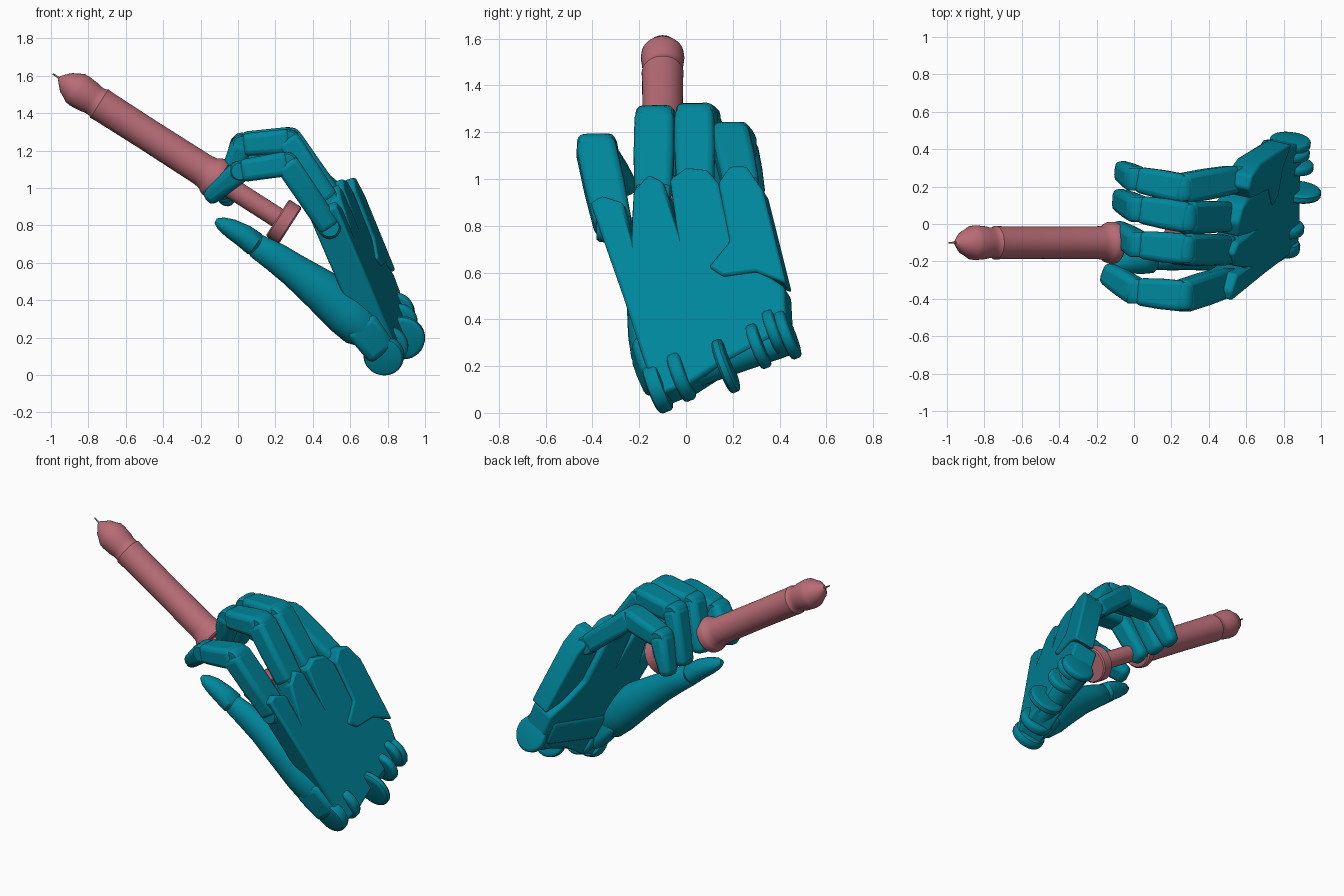
import bpy, bmesh, math
from mathutils import Vector

if "Cube" in bpy.data.objects:
    bpy.data.objects.remove(bpy.data.objects["Cube"])

def material(name, col):
    m = bpy.data.materials.new(name)
    m.diffuse_color = (*col, 1)
    m.use_nodes = True
    m.node_tree.nodes["Principled BSDF"].inputs["Base Color"].default_value = m.diffuse_color
    return m

TEAL = material("teal", (0.0, 0.24, 0.33))
ROSE = material("rose", (0.48, 0.15, 0.18))

def finish(name, bm, mat, bevel=0.0, segs=3):
    bmesh.ops.recalc_face_normals(bm, faces=bm.faces)
    me = bpy.data.meshes.new(name)
    bm.to_mesh(me)
    bm.free()
    me.materials.append(mat)
    ob = bpy.data.objects.new(name, me)
    bpy.context.collection.objects.link(ob)
    if bevel:
        b = ob.modifiers.new("bevel", 'BEVEL')
        b.width, b.segments, b.limit_method = bevel, segs, 'ANGLE'
        b.angle_limit = math.radians(25)
    bpy.ops.object.select_all(action='DESELECT')
    ob.select_set(True)
    bpy.context.view_layer.objects.active = ob
    bpy.ops.object.shade_smooth_by_angle(angle=math.radians(40))
    return ob

def loft(name, rings, mat, bevel=0.0):
    """Skin a list of equal-sized point rings and cap both ends."""
    bm = bmesh.new()
    rs = [[bm.verts.new(p) for p in r] for r in rings]
    n = len(rs[0])
    for a, b in zip(rs, rs[1:]):
        for i in range(n):
            bm.faces.new((a[i], a[(i + 1) % n], b[(i + 1) % n], b[i]))
    bm.faces.new(rs[0])
    bm.faces.new(rs[-1])
    return finish(name, bm, mat, bevel)

def frame(d, side):
    d = d.normalized()
    s = (side - d * side.dot(d)).normalized()
    return d, s, d.cross(s)

def tube(name, stations, mat, side=Vector((0, 1, 0)), n=28, flat=1.0):
    """Round sections; stations are (centre, radius) along a path."""
    pts = [Vector(c) for c, r in stations]
    rings = []
    for i, (c, r) in enumerate(stations):
        t = pts[min(i + 1, len(pts) - 1)] - pts[max(i - 1, 0)]
        _, s, u = frame(t, side)
        rings.append([pts[i] + (s * math.cos(a) * flat + u * math.sin(a)) * r
                      for a in (2 * math.pi * k / n for k in range(n))])
    return loft(name, rings, mat)

def segment(name, a, b, wa, ta, wb, tb, bevel=0.03, side=Vector((0, 1, 0))):
    """Tapered, rounded finger box from a to b (width, thickness at each end)."""
    a, b = Vector(a), Vector(b)
    _, s, u = frame(b - a, side)
    rings = []
    for c, w, t in ((a, wa, ta), (a.lerp(b, .5), (wa + wb) / 2 + .008, (ta + tb) / 2), (b, wb, tb)):
        rings.append([c + s * i * w / 2 + u * j * t / 2
                      for i, j in ((-1, -1), (1, -1), (1, 1), (-1, 1))])
    return loft(name, rings, TEAL, bevel)

def disc(name, c, axis, r, w):
    c, axis = Vector(c), Vector(axis).normalized()
    prof = ((-.5, .8), (-.42, .94), (-.25, 1), (.25, 1), (.42, .94), (.5, .8))
    _, s, u = frame(axis, Vector((0, 0, 1)))
    rings = [[c + axis * t * w + (s * math.cos(k * math.pi / 16) + u * math.sin(k * math.pi / 16)) * r * f
              for k in range(32)] for t, f in prof]
    return loft(name, rings, TEAL)

# Back-of-hand plane, used to lay out the palm plates
def back_x(y, z):
    return 0.60 + 0.218 * (y - 0.2) - 0.354 * (z - 1.05)

INWARD = Vector((-0.9, 0.2, -0.32)).normalized()

def plate(name, outline, lift, depth, bevel):
    bm = bmesh.new()
    f = bm.faces.new([bm.verts.new(Vector((back_x(y, z), y, z)) - INWARD * lift) for y, z in outline])
    ext = bmesh.ops.extrude_face_region(bm, geom=[f])
    for v in ext['geom']:
        if isinstance(v, bmesh.types.BMVert):
            v.co += INWARD * depth
    finish(name, bm, TEAL, bevel, 2)

# Palm and little-finger plate
plate("palm", [(-.13, .07), (-.27, .5), (-.41, .9), (-.36, .93), (-.27, .9), (-.235, .77),
               (-.225, .95), (-.16, 1.02), (-.10, .99), (-.05, .84), (-.07, 1.0), (.0, 1.05),
               (.09, 1.04), (.14, .98), (.20, .72), (.30, .62), (.42, .54), (.43, .36),
               (.16, .22), (.02, .13)], 0.005, 0.16, 0.014)
plate("little_finger_plate", [(.14, .98), (.19, 1.05), (.26, 1.05), (.33, .95), (.43, .55),
                              (.30, .60), (.16, .58), (.10, .62), (.19, .73)], 0.02, 0.14, 0.012)

# Fingers: knuckle, first bend, second bend, tip, width
fingers = {
    "index": ((.49, -.31, .79), (.26, -.385, 1.13), (.01, -.36, 1.09), (-.15, -.26, .95), .16),
    "middle": ((.485, -.14, .93), (.27, -.135, 1.25), (.02, -.11, 1.23), (-.09, -.04, .96), .16),
    "ring": ((.495, .04, .96), (.28, .035, 1.26), (.02, .08, 1.24), (-.08, .13, .94), .16),
    "little": ((.54, .24, .95), (.26, .19, 1.18), (.01, .24, 1.13), (-.07, .285, .92), .15),
}
for name, (k, p, q, t, w) in fingers.items():
    k, p, q, t = map(Vector, (k, p, q, t))
    segment(name + "_lower_segment", k, p.lerp(k, -.05), w, .12, w + .01, .13)
    segment(name + "_middle_segment", p.lerp(q, -.06), q.lerp(p, .03), w + .005, .135, w - .015, .12)
    # fingertip, tapering to a rounded end
    segment(name + "_tip_segment", q.lerp(t, -.08), t.lerp(q, -.05), w - .015, .125, w - .04, .085, .036)
    disc(name + "_bend_pin", p, (0, 1, 0), .064, w * .9)
    disc(name + "_tip_pin", q, (0, 1, 0), .056, w * .8)
    disc(name + "_knuckle", k, (0, 1, 0), .062, w * .9)

# Thumb
tube("thumb", [((.70, -.13, .22), .09), ((.66, -.135, .26), .12), ((.58, -.14, .335), .127),
               ((.45, -.155, .45), .115), ((.30, -.17, .56), .09), ((.20, -.18, .63), .08),
               ((.10, -.19, .69), .066), ((.08, -.19, .70), .05)], TEAL, flat=.85)
tube("thumb_tip", [((.115, -.19, .685), .045), ((.09, -.19, .70), .066), ((.03, -.20, .745), .062),
                   ((-.04, -.205, .785), .052), ((-.09, -.21, .81), .036), ((-.12, -.21, .825), .014)],
     TEAL, flat=1.1)
segment("thumb_base", (.64, -.14, .29), (.77, -.09, .12), .20, .19, .17, .17, .035)

# Wrist hinge: pin, lugs and loops
W = Vector((.06, .56, .22)).normalized()
tube("wrist_pin", [((.79, -.1, .13), .07), ((.80, .17, .23), .075), ((.82, .43, .32), .075)],
     TEAL, side=Vector((1, 0, 0)))
for i, (c, r, w) in enumerate([((.78, -.12, .105), .108, .07), ((.80, -.02, .155), .11, .06),
                               ((.88, .17, .20), .12, .05), ((.86, .31, .285), .10, .05),
                               ((.84, .38, .345), .10, .05), ((.835, .435, .335), .11, .05)]):
    disc("wrist_lug_%d" % (i + 1), c, W, r, w)
segment("wrist_block", (.72, .16, .40), (.77, .19, .24), .48, .15, .44, .14, .03, side=W)

# Syringe turned around one axis
O = Vector((-.99, -.10, 1.61))
D = Vector((1.25, 0, -.80)).normalized()
def turned(name, prof):
    _, s, u = frame(D, Vector((0, 1, 0)))
    rings = [[O + D * t + (s * math.cos(a) + u * math.sin(a)) * r
              for a in (math.pi * k / 20 for k in range(40))] for t, r in prof]
    loft(name, rings, ROSE)

turned("needle", [(0, .004), (.1, .009)])
turned("syringe_barrel", [(.04, .012), (.06, .034), (.085, .06), (.11, .072), (.14, .09), (.17, .093),
                          (.23, .088), (.255, .082), (.285, .082), (.295, .09), (.33, .088),
                          (.6, .086), (.95, .088), (.985, .092), (1.0, .104), (1.02, .112),
                          (1.05, .111), (1.06, .1)])
turned("plunger_rod", [(1.0, .055), (1.45, .055)])
turned("plunger_disc", [(1.425, .108), (1.433, .116), (1.5, .116), (1.508, .108)])
